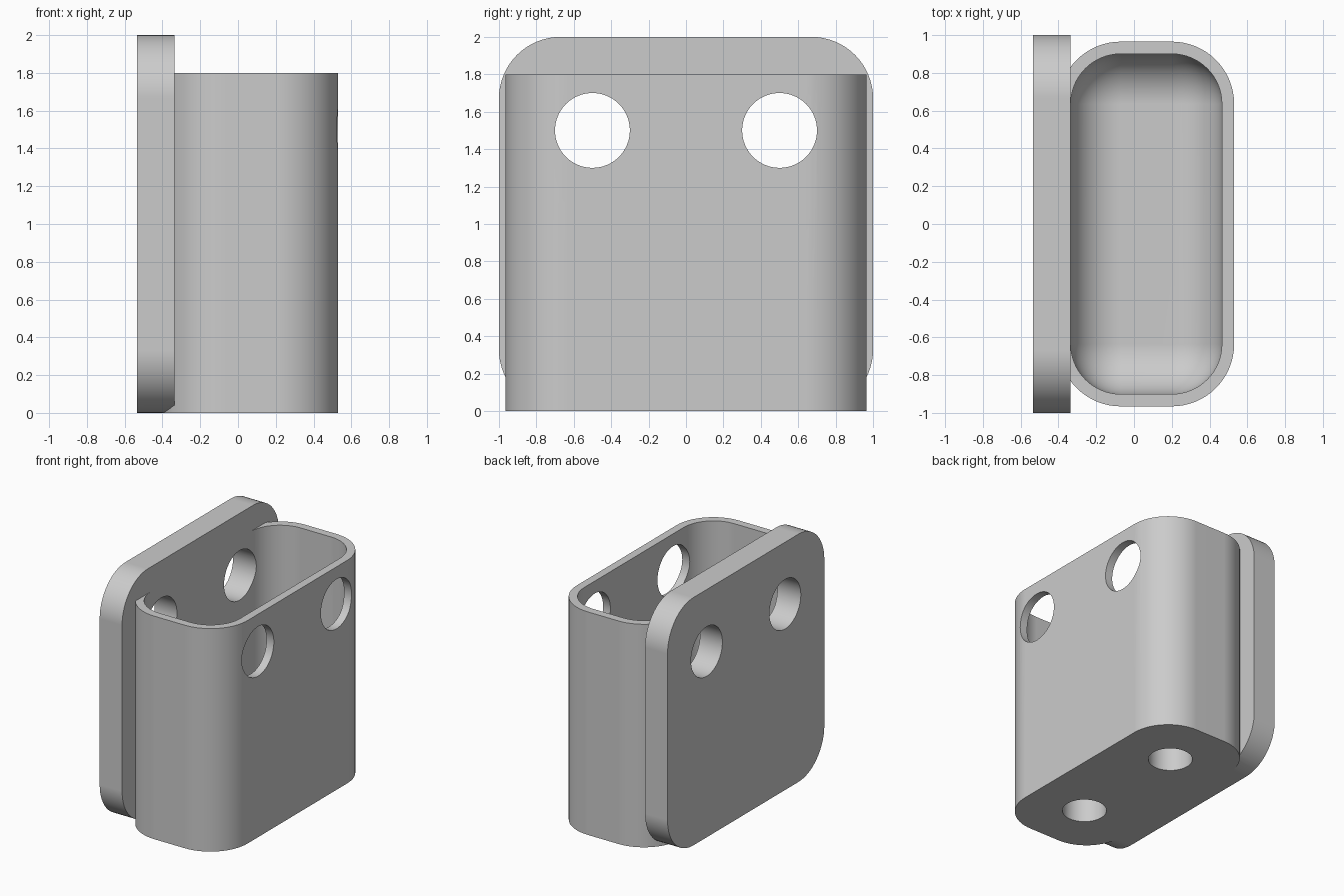
import bpy, bmesh
from mathutils import Matrix, Vector

old = bpy.data.objects.get("Cube")
if old:
    bpy.data.objects.remove(old, do_unlink=True)

PLATE_FACE = -0.335            # front face of the backing plate
CUP_MID, WALL = 0.065, 0.065
HOLE_Y = 0.5

grey = bpy.data.materials.new("plain_grey")
grey.use_nodes = True
grey.diffuse_color = (0.6, 0.6, 0.6, 1)
grey.node_tree.nodes["Principled BSDF"].inputs["Base Color"].default_value = (0.6, 0.6, 0.6, 1)


def add_object(name, bm):
    bmesh.ops.recalc_face_normals(bm, faces=bm.faces)
    mesh = bpy.data.meshes.new(name)
    bm.to_mesh(mesh)
    bm.free()
    mesh.materials.append(grey)
    obj = bpy.data.objects.new(name, mesh)
    bpy.context.collection.objects.link(obj)
    return obj


def rounded_box(name, low, high, axis, radius, round_floor=False):
    """Box with the edges along one axis rounded, and optionally its floor edges."""
    low, high = Vector(low), Vector(high)
    bm = bmesh.new()
    bmesh.ops.create_cube(bm, size=1)
    bmesh.ops.scale(bm, vec=high - low, verts=bm.verts)
    bmesh.ops.translate(bm, vec=(low + high) / 2, verts=bm.verts)

    def chosen(edge):
        a, b = (v.co for v in edge.verts)
        along = abs((a - b)[axis]) > 1e-4
        at_floor = max(a.z, b.z) < low.z + 1e-4
        return along or (round_floor and at_floor)

    bmesh.ops.bevel(bm, geom=[e for e in bm.edges if chosen(e)], offset=radius,
                    segments=16, profile=0.5, affect='EDGES', clamp_overlap=False)
    return add_object(name, bm)


def cylinder(name, centre, radius, depth, axis):
    bm = bmesh.new()
    turn = Matrix.Rotation(1.5707963, 4, 'Y') if axis == 'X' else Matrix()
    bmesh.ops.create_cone(bm, cap_ends=True, segments=64, radius1=radius, radius2=radius,
                          depth=depth, matrix=Matrix.Translation(centre) @ turn)
    return add_object(name, bm)


def combine(target, other, operation):
    mod = target.modifiers.new("cut", 'BOOLEAN')
    mod.operation, mod.solver, mod.object = operation, 'EXACT', other
    bpy.context.view_layer.objects.active = target
    bpy.ops.object.modifier_apply(modifier=mod.name)
    bpy.data.objects.remove(other, do_unlink=True)


# Backing plate joined to the solid cup body
holder = rounded_box("wall_holder", (-0.535, -1, 0), (PLATE_FACE, 1, 2), 0, 0.33)
cup = rounded_box("cup", (PLATE_FACE - WALL, -0.965, 0), (0.53, 0.965, 1.8), 2, 0.33)
combine(holder, cup, 'UNION')

# Hollow with a rounded floor
hollow = rounded_box("hollow", (PLATE_FACE, -0.9, 0.27), (0.465, 0.9, 2.2), 2, 0.265, True)
combine(holder, hollow, 'DIFFERENCE')

# Through holes for fixing, and blind holes in the base
for y in (-HOLE_Y, HOLE_Y):
    combine(holder, cylinder("fixing_hole", (0, y, 1.5), 0.2, 2, 'X'), 'DIFFERENCE')
    combine(holder, cylinder("base_hole", (CUP_MID, y, 0), 0.165, 0.4, 'Z'), 'DIFFERENCE')

# One material and smooth shading with sharp rims
holder.data.materials.clear()
holder.data.materials.append(grey)
for face in holder.data.polygons:
    face.material_index = 0
bpy.ops.object.select_all(action='DESELECT')
holder.select_set(True)
bpy.context.view_layer.objects.active = holder
bpy.ops.object.shade_smooth_by_angle(angle=0.5)
weighted = holder.modifiers.new("even_normals", 'WEIGHTED_NORMAL')
weighted.keep_sharp = True
